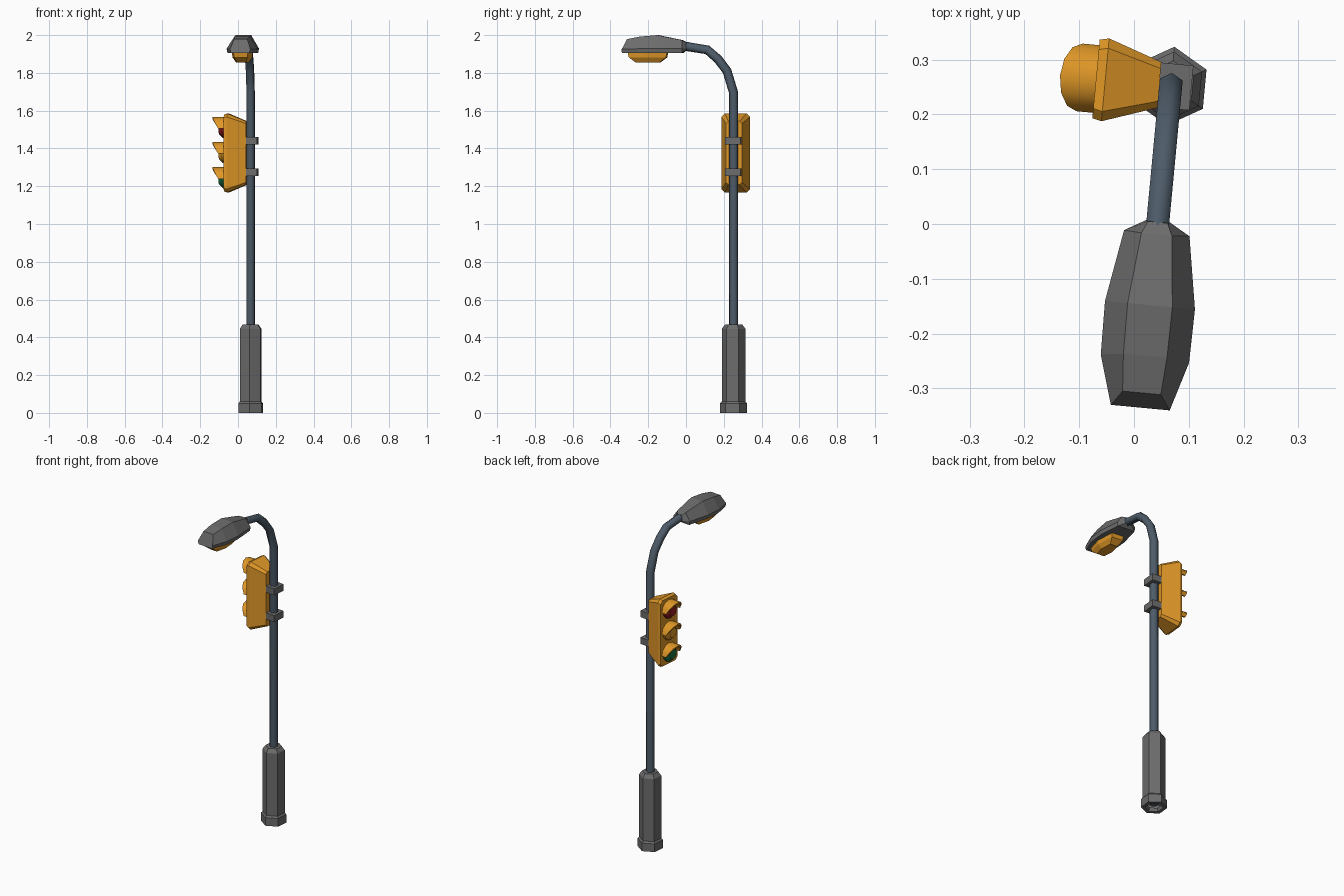
import bpy, bmesh, math
from mathutils import Matrix, Vector

if "Cube" in bpy.data.objects:
    bpy.data.objects.remove(bpy.data.objects["Cube"])

# Local frame: origin on the pole axis, arm towards -y, signal towards -x
FRAME = Matrix.Translation((0.067, 0.252, 0)) @ Matrix.Rotation(math.radians(-5.4), 4, 'Z')


def material(name, rgb):
    m = bpy.data.materials.new(name)
    m.diffuse_color = (*rgb, 1)
    m.use_nodes = True
    m.node_tree.nodes["Principled BSDF"].inputs["Base Color"].default_value = m.diffuse_color
    return m


GREY = material("dark_grey", (0.15, 0.15, 0.15))
SLATE = material("slate_blue", (0.075, 0.105, 0.14))
YELLOW = material("signal_yellow", (0.74, 0.31, 0.02))
RED = material("signal_red", (0.30, 0.012, 0.015))
GREEN = material("signal_green", (0.01, 0.17, 0.06))


def loft(name, rings, mat, cap_start=True, cap_end=True, smooth=None):
    """Skin a list of equal-length closed rings; smooth = sharp-edge angle in degrees."""
    bm = bmesh.new()
    vs = [[bm.verts.new(FRAME @ Vector(p)) for p in ring] for ring in rings]
    n = len(rings[0])
    for a, b in zip(vs, vs[1:]):
        for i in range(n):
            j = (i + 1) % n
            bm.faces.new((a[i], a[j], b[j], b[i]))
    if cap_start:
        bm.faces.new(vs[0][::-1])
    if cap_end:
        bm.faces.new(vs[-1])
    bmesh.ops.recalc_face_normals(bm, faces=bm.faces)
    if smooth:
        for f in bm.faces:
            f.smooth = True
        for e in bm.edges:
            e.smooth = e.calc_face_angle(4) < math.radians(smooth)
        # edges running around a ring stay crisp on straight turned parts
    me = bpy.data.meshes.new(name)
    bm.to_mesh(me)
    bm.free()
    me.materials.append(mat)
    ob = bpy.data.objects.new(name, me)
    bpy.context.collection.objects.link(ob)
    return ob


HEX = [math.radians(30 + 60 * k) for k in range(6)]

# Base column with collar: hexagonal turned profile, open underneath
profile = [(0.042, 0.02), (0.05, 0.0), (0.072, 0.0), (0.072, 0.05), (0.063, 0.06),
           (0.063, 0.445), (0.046, 0.468), (0.022, 0.468)]
loft("base_column", [[(r * math.cos(t), r * math.sin(t), z) for t in HEX] for r, z in profile],
     GREY, False, False)

# Pole and curved arm: hexagon swept along a path in the local yz plane
path = [Vector(p) for p in ((0, 0.02), (0, 1.695), (-0.035, 1.81), (-0.083, 1.873),
                            (-0.14, 1.922), (-0.27, 1.943))]
rings = []
for i, p in enumerate(path):
    before = (p - path[i - 1]).normalized() if i else Vector((0, 1))
    after = (path[i + 1] - p).normalized() if i + 1 < len(path) else before
    t = (before + after).normalized()
    rings.append([(0.0242 * math.cos(a), p.x + 0.0242 * math.sin(a) * t.y,
                   p.y - 0.0242 * math.sin(a) * t.x) for a in HEX])
loft("pole", rings, SLATE, smooth=61)

# Lamp head: y of rim, y of top, half width, top half width, z of bottom, rim, top
sections = [(-0.247, -0.250, 0.020, 0.018, 1.925, 1.930, 1.962),
            (-0.270, -0.272, 0.060, 0.028, 1.905, 1.928, 1.973),
            (-0.402, -0.402, 0.0825, 0.041, 1.905, 1.928, 2.000),
            (-0.500, -0.495, 0.081, 0.040, 1.905, 1.928, 1.992),
            (-0.590, -0.563, 0.054, 0.035, 1.905, 1.925, 1.979)]
loft("lamp_head", [[(-w + .005, y, zb), (w - .005, y, zb), (w, y, zr), (wt, yt, zt),
                    (-wt, yt, zt), (-w, y, zr)] for y, yt, w, wt, zb, zr, zt in sections], GREY)

# Lamp glass under the head
half = [(0.038, -0.560), (0.056, -0.465), (0.038, -0.350)]
outline = half + [(-x, y) for x, y in reversed(half)]
loft("lamp_glass", [[(x * s, -0.455 + (y + 0.455) * s, z) for x, y in outline]
                    for s, z in ((1, 1.91), (0.94, 1.882), (0.62, 1.856))], YELLOW)


# Signal housing: chamfered rectangles stacked along x
def plate(x, hy, hz, c):
    pts = [(hy, hz - c), (hy - c, hz), (c - hy, hz), (-hy, hz - c),
           (-hy, c - hz), (c - hy, -hz), (hy - c, -hz), (hy, c - hz)]
    return [(x, y, 1.376 + z) for y, z in pts]


loft("signal_housing", [plate(-0.137, 0.072, 0.203, 0.018), plate(-0.120, 0.076, 0.209, 0.018),
                        plate(-0.021, 0.042, 0.168, 0.012)], YELLOW)

# Signal lenses with slanted half-round visors
for label, z0, mat in (("red", 1.505, RED), ("amber", 1.372, YELLOW), ("green", 1.239, GREEN)):
    loft(label + "_lens", [[(x, r * math.cos(k * math.tau / 12), z0 + r * math.sin(k * math.tau / 12))
                            for k in range(12)]
                           for x, r in ((-0.13, 0.052), (-0.148, 0.050), (-0.168, 0.030))],
         mat, smooth=35)
    arcs = []
    for k in range(7):
        c, s = math.cos(math.pi * k / 6), math.sin(math.pi * k / 6)
        tip = -0.167 - 0.036 * s
        arcs.append([(x, r * c, z0 + r * s) for x, r in
                     ((-0.13, 0.062), (tip, 0.062), (tip, 0.053), (-0.13, 0.053))])
    loft(label + "_visor", arcs, YELLOW, smooth=35)

# Brackets clamping the signal to the pole
for i, z in enumerate((1.275, 1.44)):
    loft(f"bracket_{i + 1}", [[(-0.028, -0.041, h), (0.038, -0.041, h), (0.038, 0.041, h),
                               (-0.028, 0.041, h)] for h in (z - 0.02, z + 0.02)], GREY)
